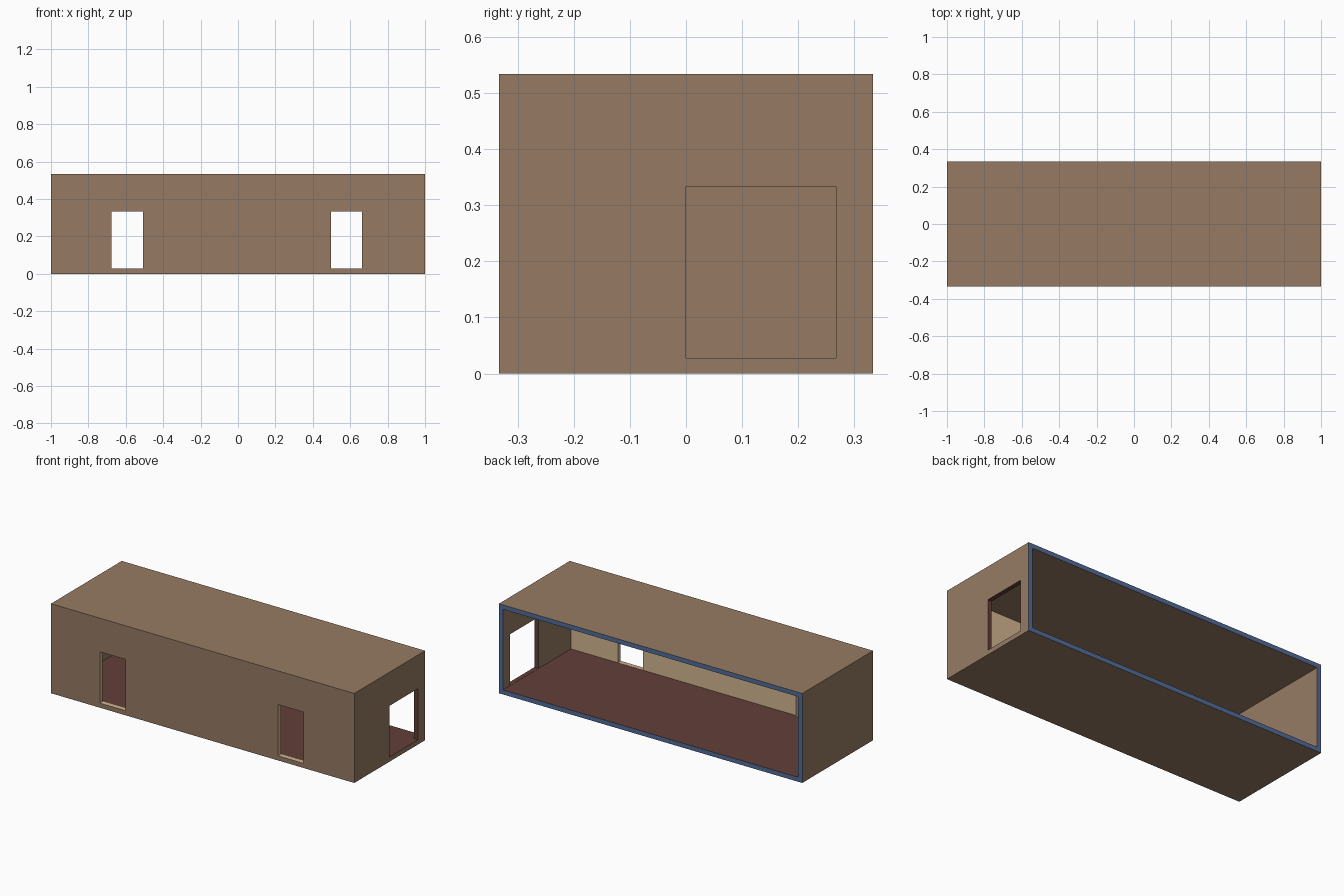
import bpy

if "Cube" in bpy.data.objects:
    bpy.data.objects.remove(bpy.data.objects["Cube"])

L, W, H, T = 1.0, 0.3335, 0.5335, 0.0267   # half length, half width, height, wall thickness


def srgb(r, g, b):
    f = lambda c: c / 12.92 if c <= 0.04045 else ((c + 0.055) / 1.055) ** 2.4
    return (f(r / 255), f(g / 255), f(b / 255), 1.0)


def material(name, rgb):
    m = bpy.data.materials.new(name)
    m.diffuse_color = srgb(*rgb)
    m.use_nodes = True
    m.node_tree.nodes["Principled BSDF"].inputs["Base Color"].default_value = m.diffuse_color
    return m


def box(name, x, y, z):
    """Axis-aligned box given by its min/max on each axis."""
    bpy.ops.mesh.primitive_cube_add(size=1)
    ob = bpy.context.object
    ob.name = ob.data.name = name
    for v in ob.data.vertices:
        for i, (lo, hi) in enumerate((x, y, z)):
            v.co[i] = lo if v.co[i] < 0 else hi
    return ob


# Outer shell
shell = box("room_shell", (-L, L), (-W, W), (0, H))

# Hollow interior open at the back, two front openings, one side opening
sill, head = T + 0.001, 0.333
cutters = [
    box("interior_cutter", (-L + T, L - T), (-W + T, W + 0.2), (T, H - T)),
    box("left_window_cutter", (-0.677, -0.509), (-W - 0.1, -W + T + 0.05), (sill, head)),
    box("right_window_cutter", (0.498, 0.664), (-W - 0.1, -W + T + 0.05), (sill, head)),
    box("side_door_cutter", (L - T - 0.05, L + 0.1), (0.0, 0.267), (sill, head)),
]
bpy.context.view_layer.objects.active = shell
for c in cutters:
    mod = shell.modifiers.new(c.name, 'BOOLEAN')
    mod.operation = 'DIFFERENCE'
    mod.solver = 'EXACT'
    mod.object = c
    bpy.ops.object.modifier_apply(modifier=mod.name)
    bpy.data.objects.remove(c, do_unlink=True)

# Colours
me = shell.data
me.materials.clear()
for name, rgb in (("brown_wall", (150, 123, 100)), ("dark_red_floor", (97, 63, 56)),
                  ("beige_front_lining", (210, 182, 145)), ("blue_rim", (82, 109, 153))):
    me.materials.append(material(name, rgb))

# Colour faces by direction and place
for p in me.polygons:
    n, c = p.normal, p.center
    p.use_smooth = False
    p.material_index = 0
    within = abs(c.x) < L - 0.001 and 0.001 < c.z < H - 0.001
    if n.y > 0.5 and c.y > W - 0.001:                     # back rim
        p.material_index = 3
    elif within and n.y > 0.5 and abs(c.y + W - T) < 0.002:  # inner side of front wall
        p.material_index = 2
    elif within and abs(n.y) < 0.5 and -W < c.y < -W + T:    # window reveals
        p.material_index = 2
    elif within and c.x > L - T and abs(n.x) < 0.5 and -0.01 < c.y < 0.28 and c.z < 0.34:
        p.material_index = 1                              # door reveals
    elif within and n.z > 0.5 and c.z < T + 0.01:         # floor
        p.material_index = 1
